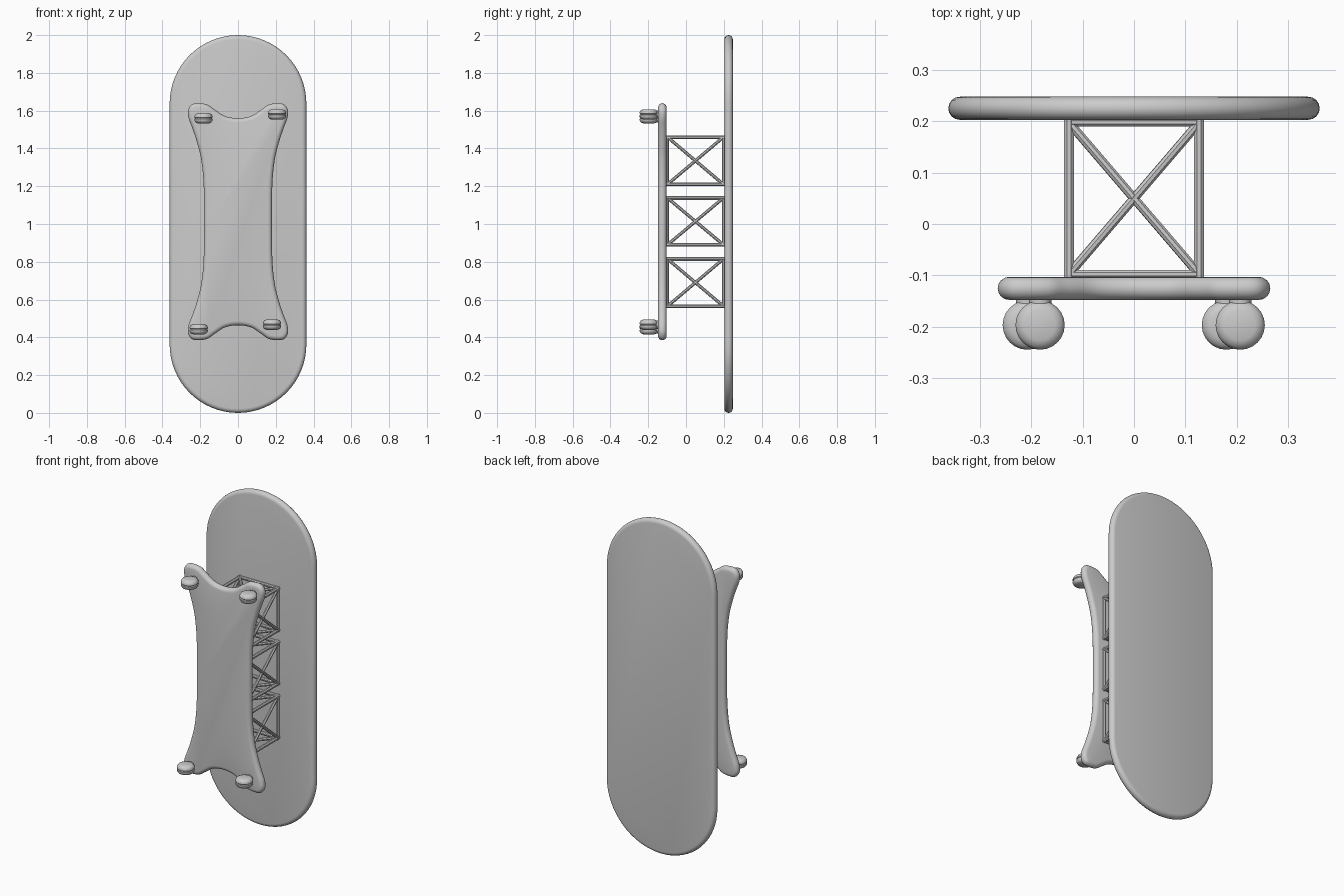
import bpy, bmesh, math
from mathutils import Vector

if "Cube" in bpy.data.objects:
    bpy.data.objects.remove(bpy.data.objects["Cube"])

grey = bpy.data.materials.new("plain grey")
grey.diffuse_color = (0.6, 0.6, 0.6, 1)
grey.use_nodes = True
grey.node_tree.nodes["Principled BSDF"].inputs["Base Color"].default_value = grey.diffuse_color


def finish(name, bm):
    bmesh.ops.recalc_face_normals(bm, faces=bm.faces)
    me = bpy.data.meshes.new(name)
    bm.to_mesh(me)
    bm.free()
    me.materials.append(grey)
    ob = bpy.data.objects.new(name, me)
    bpy.context.collection.objects.link(ob)
    bpy.ops.object.select_all(action='DESELECT')
    bpy.context.view_layer.objects.active = ob
    ob.select_set(True)
    bpy.ops.object.shade_smooth_by_angle(angle=math.radians(40))
    return ob


def skin(bm, rings):
    """Join closed rings of points and cap both ends."""
    loops = [[bm.verts.new(p) for p in r] for r in rings]
    n = len(loops[0])
    for a, b in zip(loops, loops[1:]):
        for i in range(n):
            j = (i + 1) % n
            bm.faces.new((a[i], a[j], b[j], b[i]))
    bm.faces.new(loops[0])
    bm.faces.new(loops[-1])


def plate(name, outline, y0, y1):
    """Slab with fully rounded rim; outline is counter-clockwise in x, z."""
    r, mid, n = (y1 - y0) / 2, (y0 + y1) / 2, len(outline)
    normals = []
    for i in range(n):
        t = (outline[(i + 1) % n] - outline[i - 1]).normalized()
        normals.append(Vector((t.y, -t.x)))
    rings = []
    for k in range(9):
        a = math.pi * (k / 8 - 0.5)
        inset = r * (1 - math.cos(a))
        pts = [p - nn * inset for p, nn in zip(outline, normals)]
        rings.append([(p.x, mid + r * math.sin(a), p.y) for p in pts])
    bm = bmesh.new()
    skin(bm, rings)
    return finish(name, bm)


def smooth_loop(pts, steps=6):
    """Closed Catmull-Rom curve."""
    out, n = [], len(pts)
    for i in range(n):
        a, b, c, d = (pts[(i + k) % n] for k in (-1, 0, 1, 2))
        for s in range(steps):
            t = s / steps
            out.append(0.5 * (2 * b + (c - a) * t + (2 * a - 5 * b + 4 * c - d) * t * t
                              + (3 * b - a - 3 * c + d) * t ** 3))
    return out


def rod(bm, a, b, r, sides=8):
    a, b = Vector(a), Vector(b)
    d = (b - a).normalized()
    u = d.orthogonal().normalized()
    v = d.cross(u)
    circle = [(u * math.cos(q) + v * math.sin(q)) * r
              for q in (2 * math.pi * (i + 0.5) / sides for i in range(sides))]
    skin(bm, [[a + c for c in circle], [b + c for c in circle]])


# Tabletop: long slab with semicircular ends
R = 0.362
top = []
for i in range(33):
    a = math.pi * i / 32
    top.append(Vector((R * math.cos(a), 2 - R + R * math.sin(a))))
top += [Vector((-p.x, 2 - p.y)) for p in top]
plate("tabletop", top, 0.203, 0.248)

# Base: waisted slab with four rounded feet and scooped ends
mid_z = 1.012
quarter = [(0.18, 0), (0.182, 0.2), (0.195, 0.33), (0.217, 0.42), (0.24, 0.49),
           (0.262, 0.55), (0.263, 0.595), (0.235, 0.625), (0.168, 0.622),
           (0.125, 0.595), (0.07, 0.56), (0, 0.548)]
half = quarter + [(-x, z) for x, z in quarter[-2::-1]]
full = half + [(x, -z) for x, z in half[-2:0:-1]]
plate("base", smooth_loop([Vector((x, mid_z + z)) for x, z in full]), -0.148, -0.103)

# Truss modules: box frames with crossed braces on all four sides
X, Y0, Y1 = 0.127, -0.098, 0.198
for index, (z0, z1) in enumerate(((0.565, 0.815), (0.89, 1.138), (1.21, 1.46))):
    bm = bmesh.new()
    for x in (-X, X):
        for z in (z0, z1):
            rod(bm, (x, Y0 - 0.01, z), (x, Y1 + 0.01, z), 0.0105)
        for y in (Y0, Y1):
            rod(bm, (x, y, z0), (x, y, z1), 0.009)
        rod(bm, (x, Y0, z0), (x, Y1, z1), 0.009)
        rod(bm, (x, Y0, z1), (x, Y1, z0), 0.009)
    for z in (z0, z1):
        for y in (Y0, Y1):
            rod(bm, (-X, y, z), (X, y, z), 0.009)
        rod(bm, (-X, Y0, z), (X, Y1, z), 0.009)
        rod(bm, (X, Y0, z), (-X, Y1, z), 0.009)
    finish(f"truss_module_{index + 1}", bm)

# Casters: grooved wheels turning about z, each on a short stem
profile = [(0.03, -0.027), (0.042, -0.022), (0.048, -0.012), (0.048, -0.004),
           (0.044, 0), (0.048, 0.004), (0.048, 0.012), (0.042, 0.022), (0.03, 0.027)]
for index, (cx, cz) in enumerate(((-0.183, 1.56), (0.207, 1.58),
                                  (-0.208, 0.443), (0.18, 0.467))):
    bm = bmesh.new()
    skin(bm, [[(cx + r * math.cos(2 * math.pi * i / 24),
                -0.197 + r * math.sin(2 * math.pi * i / 24), cz + h)
               for i in range(24)] for r, h in profile])
    rod(bm, (cx, -0.19, cz), (cx, -0.135, cz), 0.022, 12)
    finish(f"caster_{index + 1}", bm)
